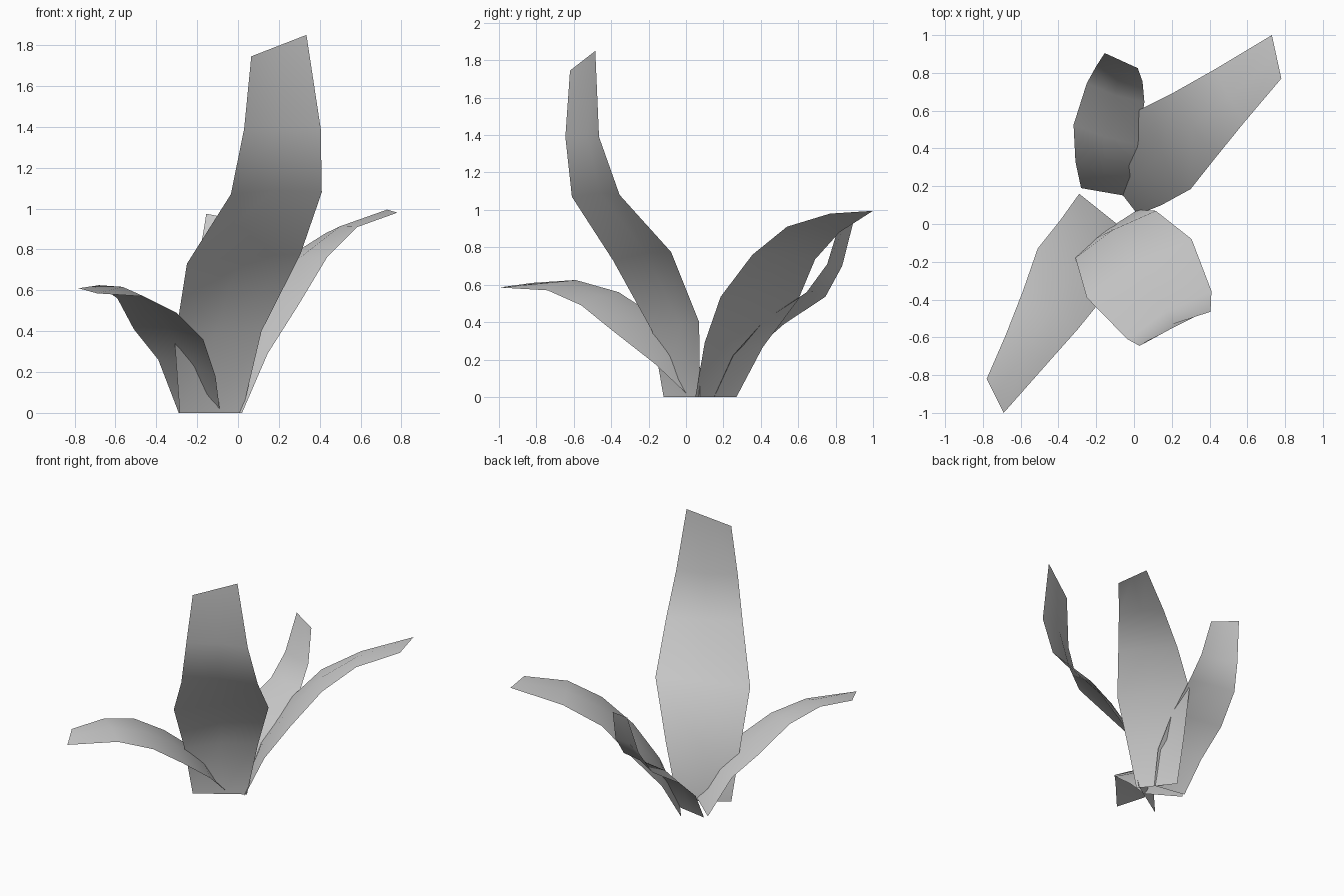
import bpy
import bmesh
from mathutils import Vector

# Remove only the default cube
cube = bpy.data.objects.get("Cube")
if cube:
    bpy.data.objects.remove(cube, do_unlink=True)

# One plain colour for every leaf
leaf_grey = bpy.data.materials.new("leaf_grey")
leaf_grey.use_nodes = True
colour = (0.6, 0.6, 0.6, 1)
leaf_grey.diffuse_color = colour
leaf_grey.node_tree.nodes["Principled BSDF"].inputs["Base Color"].default_value = colour


def along(rail, row):
    """Direction of growth of an edge at one row."""
    last = len(rail) - 1
    return rail[min(row + 1, last)] - rail[max(row - 1, 0)]


def make_leaf(name, left_edge, right_edge, fold):
    """Loft a thin blade between its two edges, with a shallow midrib fold.

    Edges run from root to tip, as seen from outside the plant.
    The fold pushes the midrib towards the inner face of the leaf.
    """
    left = [Vector(p) for p in left_edge]
    right = [Vector(p) for p in right_edge]
    bm = bmesh.new()
    rows = []
    for row, (a, b) in enumerate(zip(left, right)):
        growth = along(left, row) + along(right, row)
        inward = growth.cross(b - a).normalized()
        # The root and tip are cut straight, so only the blade is folded
        is_end = row in (0, len(left) - 1)
        midrib = (a + b) / 2 + inward * (0 if is_end else fold)
        rows.append([bm.verts.new(p) for p in (a, midrib, b)])

    # Two strips of quads, one on each side of the midrib
    for lower, upper in zip(rows, rows[1:]):
        for side in range(2):
            bm.faces.new((lower[side], upper[side],
                          upper[side + 1], lower[side + 1]))

    mesh = bpy.data.meshes.new(name)
    bm.to_mesh(mesh)
    bm.free()
    mesh.materials.append(leaf_grey)
    for face in mesh.polygons:
        face.use_smooth = True
    leaf = bpy.data.objects.new(name, mesh)
    bpy.context.scene.collection.objects.link(leaf)
    return leaf


# Tall leaf, leaning to the front and then turning upright
make_leaf(
    "tall_front_leaf",
    left_edge=[(-.285, -.12, 0), (-.31, -.18, .35), (-.25, -.39, .73),
               (-.035, -.61, 1.07), (.03, -.645, 1.39), (.065, -.62, 1.745)],
    right_edge=[(.02, .075, 0), (.115, .07, .4), (.305, -.08, .775),
                (.41, -.355, 1.08), (.405, -.465, 1.39), (.335, -.485, 1.85)],
    fold=.03)

# Low leaf, arching out to the front right
make_leaf(
    "low_arching_leaf",
    left_edge=[(-.29, .16, 0), (-.39, .02, .26), (-.51, -.13, .41),
               (-.59, -.36, .56), (-.68, -.59, .625), (-.78, -.82, .61)],
    right_edge=[(-.09, 0, .02), (-.11, -.17, .18), (-.17, -.4, .36),
                (-.3, -.56, .49), (-.46, -.74, .57), (-.69, -1, .585)],
    fold=.02)

# Long leaf, arching out to the back left
make_leaf(
    "long_arching_leaf",
    left_edge=[(.02, .05, 0), (.145, .1, .29), (.3, .185, .535),
               (.435, .355, .76), (.585, .54, .91), (.78, .77, .98)],
    right_edge=[(-.15, .27, 0), (-.09, .41, .265), (.02, .6, .52),
                (.2, .69, .735), (.43, .82, .88), (.73, 1, .995)],
    fold=.02)

# Short leaf, bending to the back and then turning up
make_leaf(
    "short_back_leaf",
    left_edge=[(-.05, .15, 0), (0, .25, .22), (.02, .42, .41),
               (.055, .645, .56), (.045, .755, .71), (.02, .825, .94)],
    right_edge=[(-.28, .19, 0), (-.31, .33, .22), (-.32, .525, .39),
                (-.25, .745, .535), (-.2, .835, .7), (-.155, .905, .975)],
    fold=.02)
